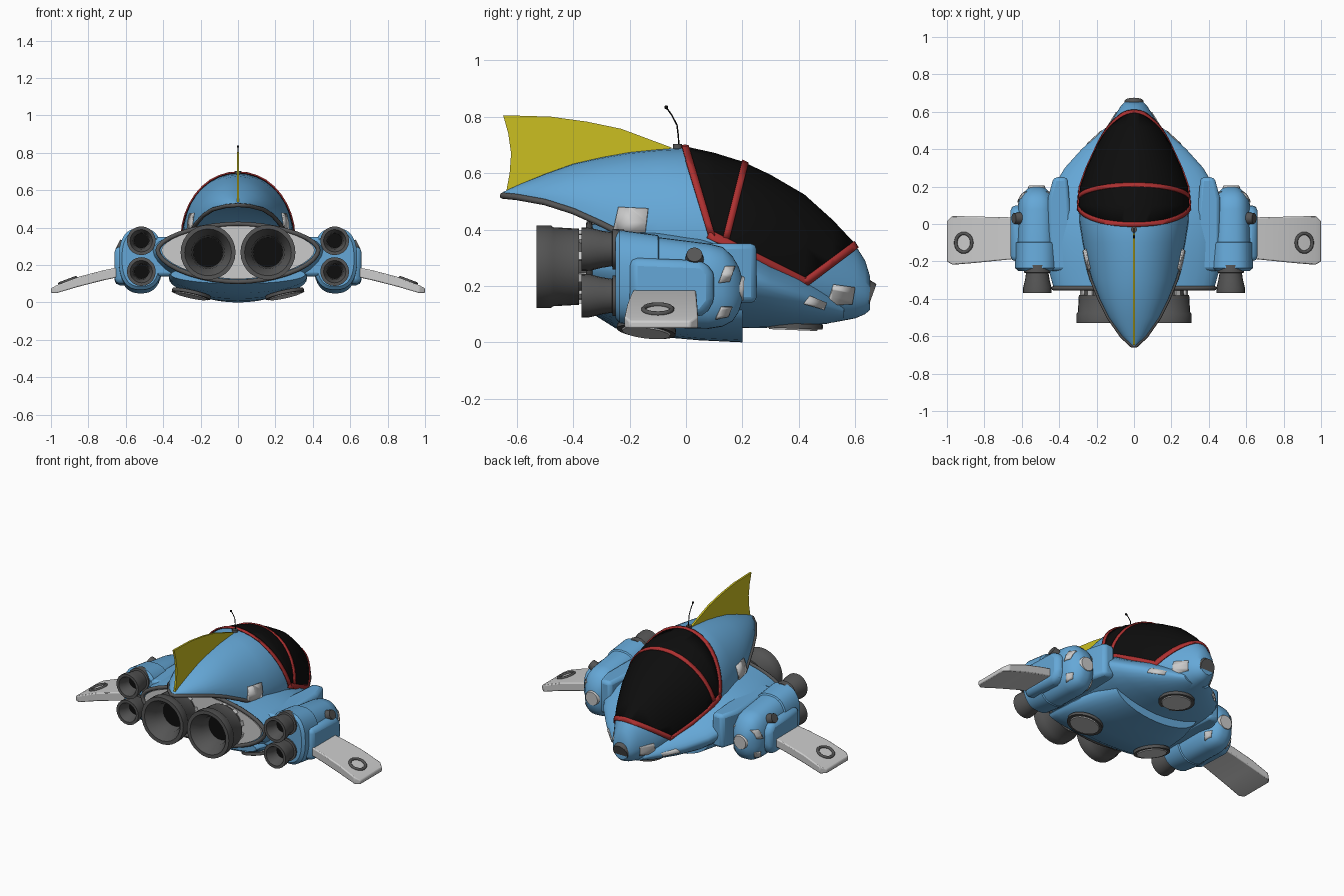
import bpy, bmesh
from math import sin, cos, pi, radians, copysign
from mathutils import Vector, Matrix

if "Cube" in bpy.data.objects:
    bpy.data.objects.remove(bpy.data.objects["Cube"])


def mat(name, rgb):
    m = bpy.data.materials.new(name)
    m.diffuse_color = (*rgb, 1)
    m.use_nodes = True
    m.node_tree.nodes["Principled BSDF"].inputs["Base Color"].default_value = m.diffuse_color
    return m


BLUE = mat("blue", (0.13, 0.39, 0.68))
RED = mat("red", (0.42, 0.03, 0.03))
BLACK = mat("black", (0.004, 0.004, 0.004))
YELLOW = mat("yellow", (0.6, 0.52, 0.015))
DARK = mat("dark_grey", (0.09, 0.09, 0.09))


def finish(bm, name, m=None, recalc=True, bevel=0, solid=0):
    if recalc:
        bmesh.ops.recalc_face_normals(bm, faces=bm.faces)
    me = bpy.data.meshes.new(name)
    bm.to_mesh(me)
    bm.free()
    ob = bpy.data.objects.new(name, me)
    bpy.context.collection.objects.link(ob)
    if m:
        me.materials.append(m)
    bpy.ops.object.select_all(action='DESELECT')
    ob.select_set(True)
    bpy.context.view_layer.objects.active = ob
    bpy.ops.object.shade_smooth_by_angle(angle=radians(35))
    if solid:
        md = ob.modifiers.new("solid", 'SOLIDIFY')
        md.thickness, md.offset = solid, -1
    if bevel:
        md = ob.modifiers.new("bevel", 'BEVEL')
        md.width, md.segments = bevel, 2
    return ob


def skin(rings):
    """Closed skin over a list of point rings."""
    bm = bmesh.new()
    vs = [[bm.verts.new(p) for p in r] for r in rings]
    n = len(vs[0])
    for a, b in zip(vs, vs[1:]):
        for i in range(n):
            bm.faces.new((a[i], a[(i + 1) % n], b[(i + 1) % n], b[i]))
    bm.faces.new(vs[0])
    bm.faces.new(vs[-1])
    bmesh.ops.recalc_face_normals(bm, faces=bm.faces)
    return bm


def section(y, w, zt, zc, zb, cx=0, e=2.0, n=36, o=0):
    """Superellipse cross-section with separate upper and lower heights."""
    pts = []
    for i in range(n):
        c, s = cos(2 * pi * i / n), sin(2 * pi * i / n)
        h = (zt + o - zc) if s > 0 else (zc - zb + o)
        pts.append((cx + (w + o) * copysign(abs(c) ** (2 / e), c), y,
                    zc + h * copysign(abs(s) ** (2 / e), s)))
    return pts


def loft(stations, **k):
    return skin([section(*s, **k) for s in stations])


def patch(name, stations, poly, m=None, o=0.006, **k):
    """Piece of a lofted surface inside a convex side-view (y, z) outline."""
    bm = loft(stations, o=o, **k)
    area = sum(a[0] * b[1] - a[1] * b[0] for a, b in zip(poly, poly[1:] + poly[:1]))
    if area < 0:
        poly = poly[::-1]
    for a, b in zip(poly, poly[1:] + poly[:1]):
        bmesh.ops.bisect_plane(bm, geom=bm.verts[:] + bm.edges[:] + bm.faces[:],
                               plane_co=(0, a[0], a[1]),
                               plane_no=(0, b[1] - a[1], a[0] - b[0]), clear_outer=True)
    return finish(bm, name, m, recalc=False, solid=0.008)


def bar(a, b, w):
    a, b = Vector(a), Vector(b)
    d = (b - a).normalized()
    p = Vector((-d.y, d.x)) * w / 2
    return [tuple(v) for v in (a - p, b - p, b + p, a + p)]


def prism(name, poly, axis, lo, hi, m=None, bevel=0):
    """Outline extruded along x (outline is y, z) or z (outline is x, y)."""
    put = (lambda p, t: (t, *p)) if axis == 'x' else (lambda p, t: (*p, t))
    return finish(skin([[put(p, t) for p in poly] for t in (lo, hi)]), name, m, bevel=bevel)


def lathe(name, profile, x, z, m=None, n=28):
    rings = [[(x + r * cos(2 * pi * i / n), y, z + r * sin(2 * pi * i / n)) for i in range(n)]
             for y, r in profile]
    return finish(skin(rings), name, m)


def disc(name, loc, direction, r, depth, m=None, r2=None, n=24):
    bm = bmesh.new()
    rot = Vector((0, 0, 1)).rotation_difference(Vector(direction)).to_matrix().to_4x4()
    bmesh.ops.create_cone(bm, cap_ends=True, segments=n, radius1=r, radius2=r2 or r,
                          depth=depth, matrix=Matrix.Translation(loc) @ rot)
    return finish(bm, name, m)


def tube(name, pts, r, m=None, cyclic=False):
    cu = bpy.data.curves.new(name, 'CURVE')
    cu.dimensions, cu.bevel_depth, cu.bevel_resolution = '3D', r, 2
    cu.use_fill_caps = True
    sp = cu.splines.new('POLY')
    sp.points.add(len(pts) - 1)
    for q, p in zip(sp.points, pts):
        q.co = (*p, 1)
    sp.use_cyclic_u = cyclic
    ob = bpy.data.objects.new(name, cu)
    bpy.context.collection.objects.link(ob)
    if m:
        cu.materials.append(m)


# cabin body: (y, half width, top, widest level, bottom)
CABIN = [(-.65, .012, .532, .52, .517), (-.6, .065, .556, .515, .522), (-.5, .135, .597, .497, .512),
         (-.4, .185, .633, .465, .49), (-.3, .225, .656, .42, .44), (-.2, .255, .674, .37, .30),
         (-.1, .275, .684, .37, .25), (0, .29, .69, .37, .2), (.1, .295, .668, .36, .12),
         (.2, .285, .637, .33, .08), (.3, .25, .59, .30, .06), (.42, .195, .52, .25, .06),
         (.52, .14, .43, .21, .07), (.6, .09, .345, .19, .085), (.635, .068, .29, .175, .1),
         (.652, .05, .235, .17, .115)]
finish(loft(CABIN), "cabin_body", BLUE)
edge = [(s[1], s[0], s[3]) for s in CABIN[:6]]
tube("cabin_tail_rim", [(-x, y, z) for x, y, z in edge[::-1]] + edge, .011, DARK)

# canopy glass, red frame and riveted plates
patch("canopy_glass", CABIN, [(0, .75), (-.005, .70), (.09, .385), (.42, .21), (.61, .35), (.61, .75)],
      BLACK, .004)
for i, (a, b, w) in enumerate([((-.012, .73), (.092, .375), .024), ((.08, .385), (.43, .21), .032),
                               ((.415, .205), (.61, .352), .028), ((.218, .67), (.143, .37), .024)]):
    patch(f"canopy_frame_{i}", CABIN, bar(a, b, w), RED, .011)
patch("nose_plates", CABIN, [(.5, .13), (.59, .135), (.6, .195), (.525, .205)])
patch("rear_plates", CABIN, [(-.26, .39), (-.145, .39), (-.135, .475), (-.24, .48)], o=.01)
disc("nose_cap", (0, .637, .167), (0, .94, -.34), .06, .045, DARK, .05)

# wide lower hull with belly step
HULL = [(-.34, .43, .42, .28, .11), (-.25, .455, .42, .28, .06), (-.1, .465, .42, .28, .045),
        (.05, .465, .4, .27, .045), (.2, .43, .36, .24, .05), (.3, .37, .3, .2, .052),
        (.4, .28, .26, .165, .056), (.5, .17, .2, .13, .066), (.56, .09, .15, .11, .08)]
finish(loft(HULL, e=1.8), "lower_hull", BLUE)
finish(loft([(-.33, .36, .2, .15, .1), (-.25, .37, .2, .14, .05), (-.1, .37, .2, .13, .02),
             (.05, .35, .2, .13, .007), (.2, .3, .2, .13, 0)]), "belly_step", BLUE)
patch("hull_plates", HULL, [(.42, .135), (.49, .115), (.5, .14), (.44, .165)], e=1.8)

# engine bay plate and rim
finish(loft([(-.352, .41, .41, .28, .125), (-.33, .41, .41, .28, .125)], e=1.8), "engine_bay_plate")
tube("engine_bay_rim", section(-.343, .43, .42, .28, .11, e=1.8), .012, DARK, True)

# belly discs
for i, (x, y, z, d) in enumerate([(0, .38, .056, (0, -.04, -1)), (.25, -.14, .044, (.22, -.12, -1)),
                                  (-.25, -.14, .044, (-.22, -.12, -1))]):
    disc(f"belly_disc_{i}", (x, y, z), d, .095, .025, r2=.085)
    disc(f"belly_disc_rim_{i}", (x, y, z + .002), d, .105, .018, DARK)

# tail fin
prism("tail_fin", [(-.648, .805), (-.48, .8), (-.35, .782), (-.23, .757), (-.05, .69), (-.1, .67),
                   (-.2, .66), (-.38, .625), (-.52, .575), (-.638, .53), (-.625, .6), (-.62, .67),
                   (-.63, .74)], 'x', -.006, .006, YELLOW)

# antenna
tube("antenna", [(0, -.025, .685), (0, -.027, .73), (0, -.032, .77), (0, -.05, .805), (0, -.07, .833)],
     .0025, BLACK)
disc("antenna_base", (0, -.03, .695), (0, 0, 1), .016, .016, DARK)
bm = bmesh.new()
bmesh.ops.create_icosphere(bm, subdivisions=2, radius=.007, matrix=Matrix.Translation((0, -.07, .833)))
finish(bm, "antenna_tip", BLACK)

POD = [(-.25, .1, .385, .235, .085), (-.235, .117, .398, .235, .068), (-.1, .117, .38, .225, .048),
       (-.095, .108, .372, .222, .052), (.08, .104, .35, .2, .048), (.13, .095, .338, .2, .056),
       (.165, .075, .305, .195, .075), (.188, .05, .265, .19, .11), (.2, .03, .225, .188, .15)]

for s, side in ((1, "right"), (-1, "left")):
    # main engine
    x = .16 * s
    lathe(side + "_main_engine", [(-.3, .09), (-.34, .1), (-.34, .115), (-.38, .118), (-.38, .135),
          (-.47, .14), (-.48, .147), (-.53, .147), (-.53, .125), (-.47, .088), (-.4, .08)], x, .268, DARK)
    disc(side + "_main_engine_core", (x, -.402, .268), (0, 1, 0), .079, .01, BLACK)
    bm = bmesh.new()
    for k in range(10):
        r = Matrix.Rotation(2 * pi * k / 10, 4, 'Y')
        bmesh.ops.create_cube(bm, size=1, matrix=Matrix.Translation((x, -.36, .268)) @ r @
                              Matrix.Translation((0, 0, .12)) @ Matrix.Diagonal((.03, .04, .02, 1)))
    finish(bm, side + "_main_engine_lugs")

    # side pod with twin nozzles
    k = dict(cx=.52 * s, e=2.5)
    finish(loft(POD, **k), side + "_side_pod", BLUE)
    patch(side + "_pod_upper_plates", POD, [(.115, .21), (.155, .215), (.175, .27), (.14, .27)], **k)
    patch(side + "_pod_lower_plates", POD, [(.105, .08), (.15, .09), (.165, .125), (.125, .125)], **k)
    disc(side + "_pod_front_disc", (.52 * s, .195, .19), (0, 1, -.05), .05, .02, r2=.042)
    for z, level in ((.33, "upper"), (.165, "lower")):
        lathe(f"{side}_{level}_nozzle", [(-.22, .07), (-.26, .072), (-.262, .06), (-.3, .066), (-.34, .076),
              (-.37, .077), (-.37, .06), (-.33, .045), (-.29, .04)], .517 * s, z, DARK, 20)
        disc(f"{side}_{level}_nozzle_core", (.517 * s, -.292, z), (0, 1, 0), .039, .006, BLACK, n=20)
    lo, hi = sorted((.56 * s, .66 * s))
    prism(side + "_pod_bulge", [(-.2, .1), (.06, .09), (.1, .14), (.1, .25), (.06, .29), (-.2, .3)],
          'x', lo, hi, BLUE, .03)
    disc(side + "_pod_valve", (.62 * s, .03, .3), (s, 0, .5), .035, .05, DARK, r2=.028, n=16)
    prism(side + "_pod_fairing", [(q * s, y) for q, y in ((.3, -.25), (.46, -.25), (.46, .14), (.43, .25),
          (.355, .25), (.335, .0))], 'z', .14, .35, BLUE, .02)

    # drooping wing: (x, front y, back y, top, bottom)
    wing = [(.62, -.185, .035, .192, .14), (.72, -.195, .037, .172, .118), (.85, -.208, .04, .138, .085),
            (.97, -.218, .043, .092, .05), (1.0, -.2, .015, .075, .05)]
    finish(skin([[(q * s, a, b0), (q * s, b, b0), (q * s, b, t), (q * s, a, t)]
                 for q, a, b, t, b0 in wing]), side + "_wing", bevel=.006)
    ring = [(.91 * s + .043 * cos(t) * s, -.1 + .05 * sin(t), .117 - .016 * cos(t))
            for t in (2 * pi * i / 24 for i in range(24))]
    tube(side + "_wing_ring", ring, .009, DARK, True)
